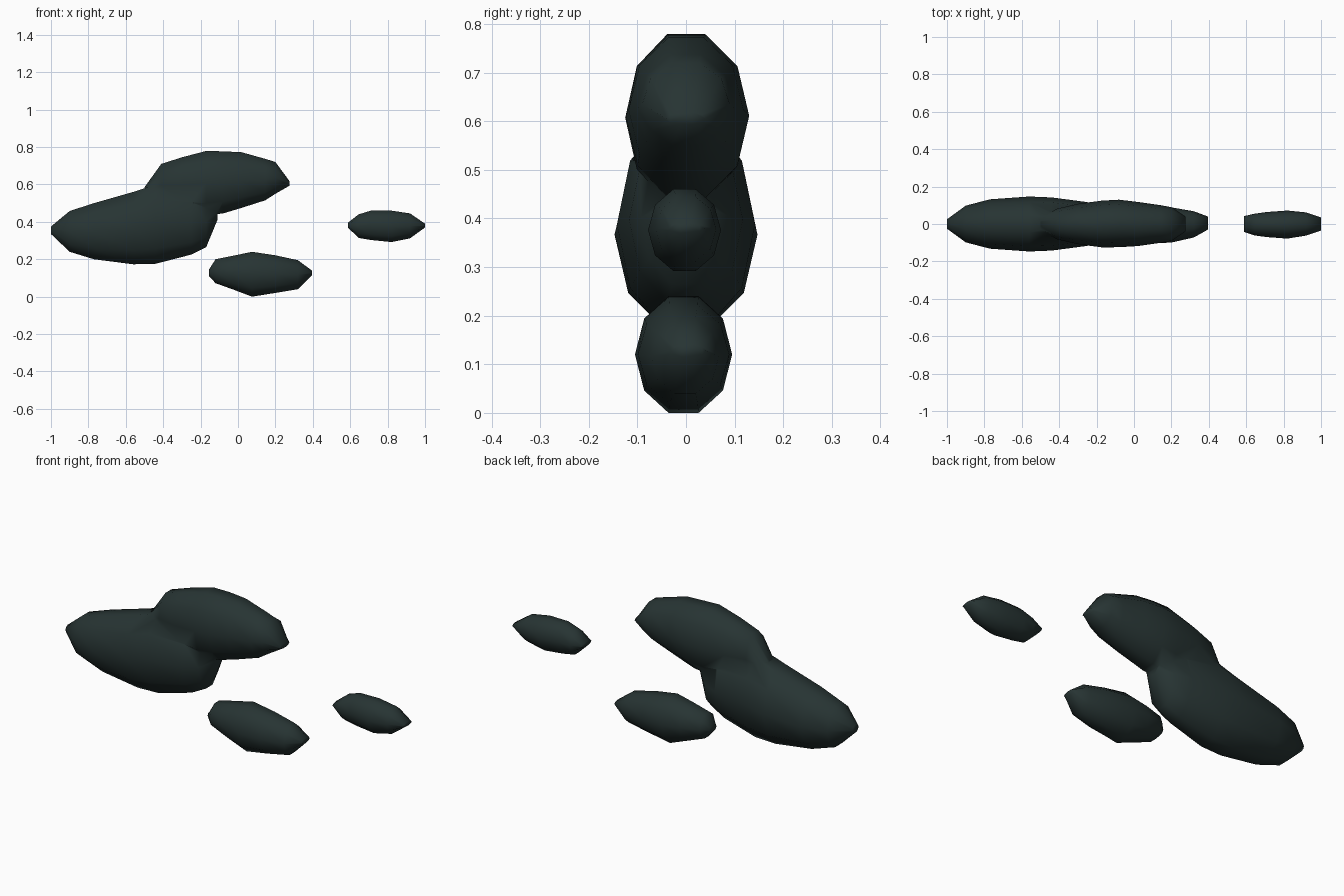
import bpy, bmesh, math

mat = bpy.data.materials.new("dark slate")
mat.diffuse_color = (0.020, 0.034, 0.033, 1)

SIDES = 10


def blob(name, stations):
    """Loft ten-sided rings along x. Station: x, bottom z, top z, y centre, half width."""
    bm = bmesh.new()
    rings = []
    for x, z0, z1, yc, hw in stations:
        zc, hz = (z0 + z1) / 2, (z1 - z0) / 2 / math.sin(math.radians(72))
        ring = []
        for i in range(SIDES):
            a = 2 * math.pi * i / SIDES
            ring.append(bm.verts.new((x, yc + hw * math.cos(a), zc + hz * math.sin(a))))
        rings.append(ring)
    for r, s in zip(rings, rings[1:]):
        for i in range(SIDES):
            j = (i + 1) % SIDES
            bm.faces.new((r[i], r[j], s[j], s[i]))
    bm.faces.new(rings[0])
    bm.faces.new(rings[-1])
    bmesh.ops.recalc_face_normals(bm, faces=bm.faces[:])
    for f in bm.faces:
        f.smooth = True
    me = bpy.data.meshes.new(name)
    bm.to_mesh(me)
    bm.free()
    me.materials.append(mat)
    ob = bpy.data.objects.new(name, me)
    bpy.context.collection.objects.link(ob)
    return ob


# Large double blob: lower left lobe and upper lobe fused together
main = blob("large_blob", [
    (-1.00, 0.335, 0.375, 0.0, 0.025),
    (-0.90, 0.24, 0.458, 0.0, 0.098),
    (-0.77, 0.20, 0.50, 0.0, 0.132),
    (-0.56, 0.173, 0.56, 0.0, 0.147),
    (-0.44, 0.176, 0.60, 0.0, 0.142),
    (-0.25, 0.225, 0.57, 0.0, 0.117),
    (-0.17, 0.265, 0.54, 0.0, 0.092),
    (-0.11, 0.41, 0.51, 0.0, 0.045),
])
upper = blob("upper_lobe", [
    (-0.50, 0.54, 0.585, 0.0, 0.035),
    (-0.41, 0.48, 0.71, 0.0, 0.082),
    (-0.30, 0.45, 0.745, 0.0, 0.108),
    (-0.17, 0.435, 0.779, 0.0, 0.125),
    (-0.08, 0.445, 0.777, 0.003, 0.127),
    (0.02, 0.475, 0.772, 0.0, 0.118),
    (0.145, 0.515, 0.737, 0.0, 0.1),
    (0.20, 0.55, 0.72, 0.0, 0.09),
    (0.275, 0.593, 0.618, 0.0, 0.04),
])
mod = main.modifiers.new("fuse", "BOOLEAN")
mod.operation = "UNION"
mod.solver = "EXACT"
mod.object = upper
bpy.context.view_layer.objects.active = main
bpy.ops.object.modifier_apply(modifier=mod.name)
bpy.data.objects.remove(upper, do_unlink=True)
for p in main.data.polygons:
    p.use_smooth = True

# Small blob resting on the ground
blob("bottom_blob", [
    (-0.155, 0.11, 0.145, -0.005, 0.03),
    (-0.12, 0.072, 0.20, -0.005, 0.064),
    (-0.02, 0.036, 0.22, -0.005, 0.09),
    (0.075, 0.0, 0.24, -0.005, 0.1),
    (0.20, 0.02, 0.221, -0.005, 0.094),
    (0.32, 0.04, 0.195, -0.002, 0.07),
    (0.395, 0.115, 0.14, 0.005, 0.035),
])

# Smallest blob at the far right
blob("right_blob", [
    (0.587, 0.37, 0.395, 0.0, 0.042),
    (0.645, 0.314, 0.44, -0.003, 0.058),
    (0.71, 0.303, 0.46, -0.003, 0.067),
    (0.82, 0.292, 0.46, -0.003, 0.075),
    (0.92, 0.312, 0.445, 0.0, 0.062),
    (1.00, 0.37, 0.39, 0.0, 0.035),
])
